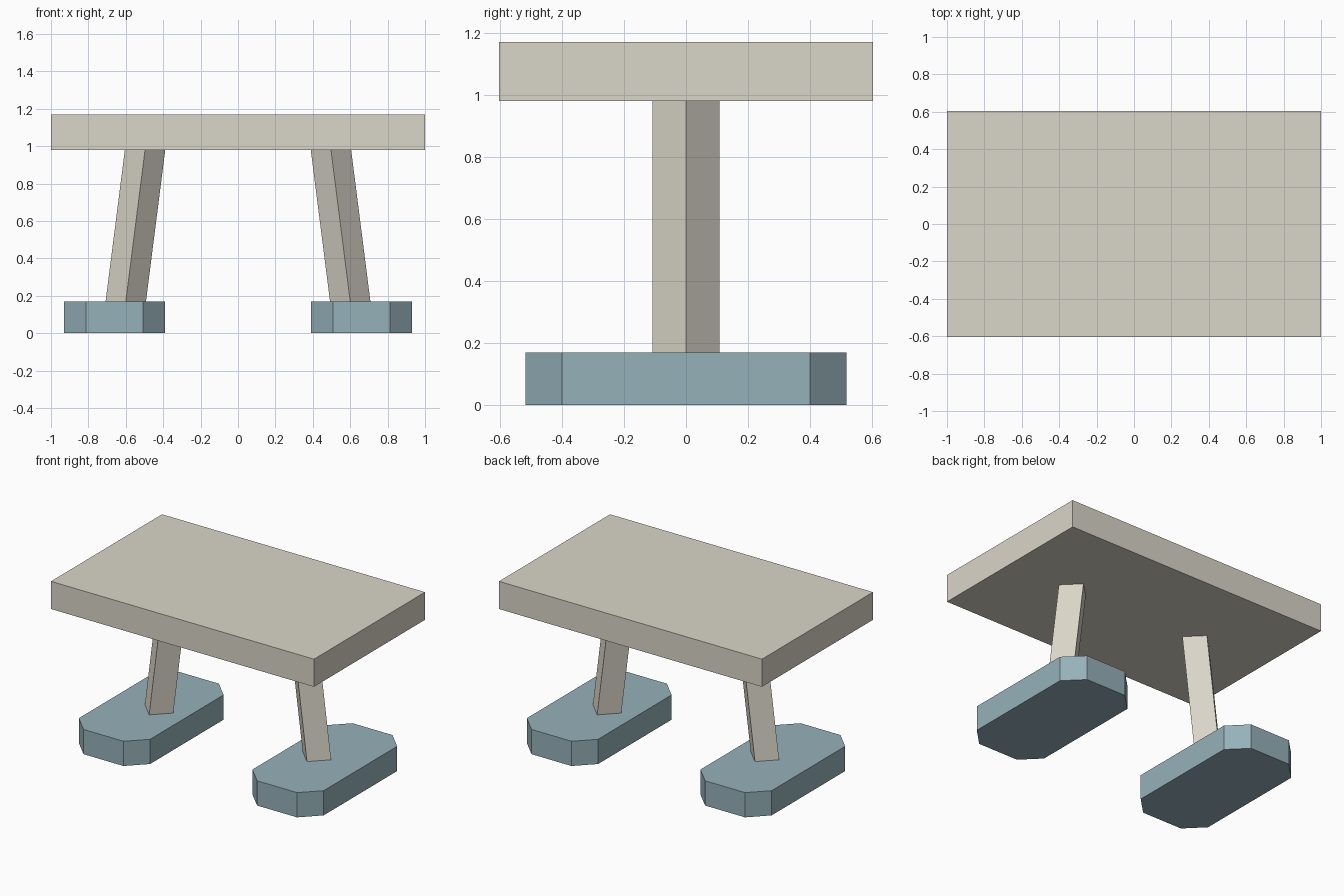
import bpy
import bmesh

cube = bpy.data.objects.get("Cube")
if cube:
    bpy.data.objects.remove(cube, do_unlink=True)


def make_material(name, rgb):
    mat = bpy.data.materials.new(name)
    mat.use_nodes = True
    mat.diffuse_color = (*rgb, 1)
    mat.node_tree.nodes["Principled BSDF"].inputs["Base Color"].default_value = (*rgb, 1)
    return mat


def make_prism(name, bottom, top, z0, z1, mat):
    """Join two matching counter-clockwise outlines into a closed solid."""
    bm = bmesh.new()
    low = [bm.verts.new((x, y, z0)) for x, y in bottom]
    high = [bm.verts.new((x, y, z1)) for x, y in top]
    bm.faces.new(low[::-1])
    bm.faces.new(high)
    n = len(low)
    for i in range(n):
        j = (i + 1) % n
        bm.faces.new((low[i], low[j], high[j], high[i]))
    bmesh.ops.recalc_face_normals(bm, faces=bm.faces)
    mesh = bpy.data.meshes.new(name)
    bm.to_mesh(mesh)
    bm.free()
    mesh.materials.append(mat)
    obj = bpy.data.objects.new(name, mesh)
    bpy.context.collection.objects.link(obj)
    return obj


def rectangle(hx, hy):
    return [(-hx, -hy), (hx, -hy), (hx, hy), (-hx, hy)]


def diamond(cx, r):
    return [(cx + r, 0), (cx, r), (cx - r, 0), (cx, -r)]


def cut_corner_rectangle(cx, hx, hy, cut):
    a, b = hx - cut, hy - cut
    pts = [(-a, -hy), (a, -hy), (hx, -b), (hx, b),
           (a, hy), (-a, hy), (-hx, b), (-hx, -b)]
    return [(cx + x, y) for x, y in pts]


cream = make_material("warm cream", (0.70, 0.67, 0.58))
blue = make_material("dusty blue", (0.305, 0.44, 0.49))

# Thick slab top
slab = rectangle(1.0, 0.603)
make_prism("table_top", slab, slab, 0.98, 1.17, cream)

# Inward-leaning diamond legs on cut-corner feet
for side, s in (("left", 1), ("right", -1)):
    make_prism(side + "_leg", diamond(s * 0.6, 0.108), diamond(s * 0.497, 0.108),
               0.17, 0.98, cream)
    foot = cut_corner_rectangle(s * 0.66, 0.271, 0.518, 0.119)
    make_prism(side + "_foot", foot, foot, 0, 0.17, blue)
